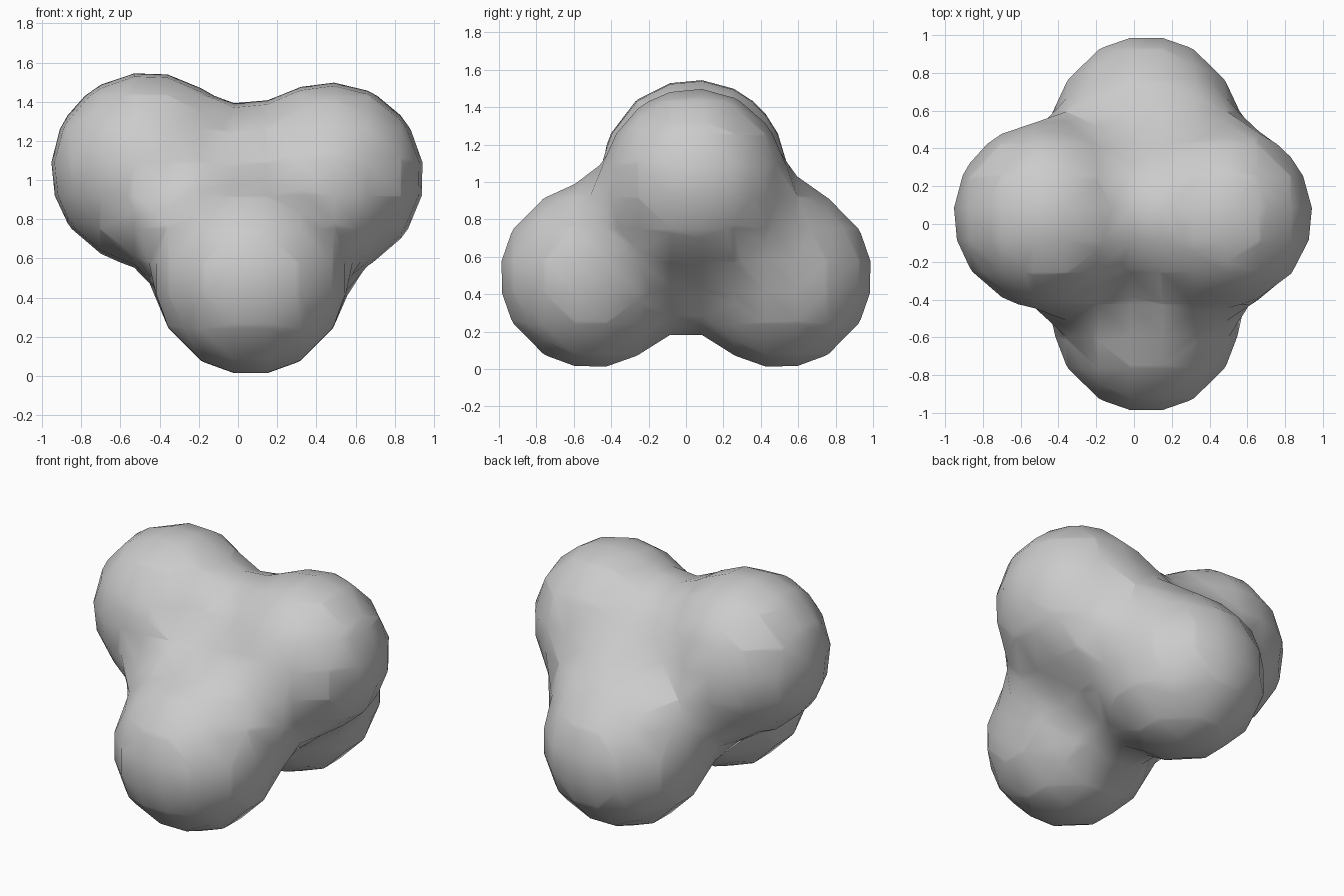
import bpy

if "Cube" in bpy.data.objects:
    bpy.data.objects.remove(bpy.data.objects["Cube"])

# four fused lobes as metaballs: two upper (side by side), two lower (front/back)
ORIGIN = (0.065, 0.0, 0.665)
lobes = [
    ((-0.065, -0.504, 0.496), 0.862, 0.065),
    ((-0.065, 0.504, 0.496), 0.862, 0.065),
    ((-0.46, 0.045, 1.055), 0.862, 0),
    ((0.465, 0.045, 1.015), 0.842, 0),
]
meta = bpy.data.metaballs.new("lobes_field")
meta.resolution = 0.17
meta.render_resolution = 0.17
meta.threshold = 0.6
for co, radius, shift in lobes:
    e = meta.elements.new(type='BALL')
    x = co[0] + 2 * shift
    e.co = (x - ORIGIN[0], co[1] - ORIGIN[1], co[2] - ORIGIN[2])
    e.radius = radius
    e.stiffness = 2.0
field = bpy.data.objects.new("lobes_field", meta)
field.location = ORIGIN
bpy.context.collection.objects.link(field)
bpy.context.view_layer.update()

# bake the blended surface to a smooth mesh
dg = bpy.context.evaluated_depsgraph_get()
mesh = bpy.data.meshes.new_from_object(field.evaluated_get(dg))
body = bpy.data.objects.new("lobed_body", mesh)
body.location = ORIGIN
bpy.context.collection.objects.link(body)
bpy.data.objects.remove(field)
for p in mesh.polygons:
    p.use_smooth = True
